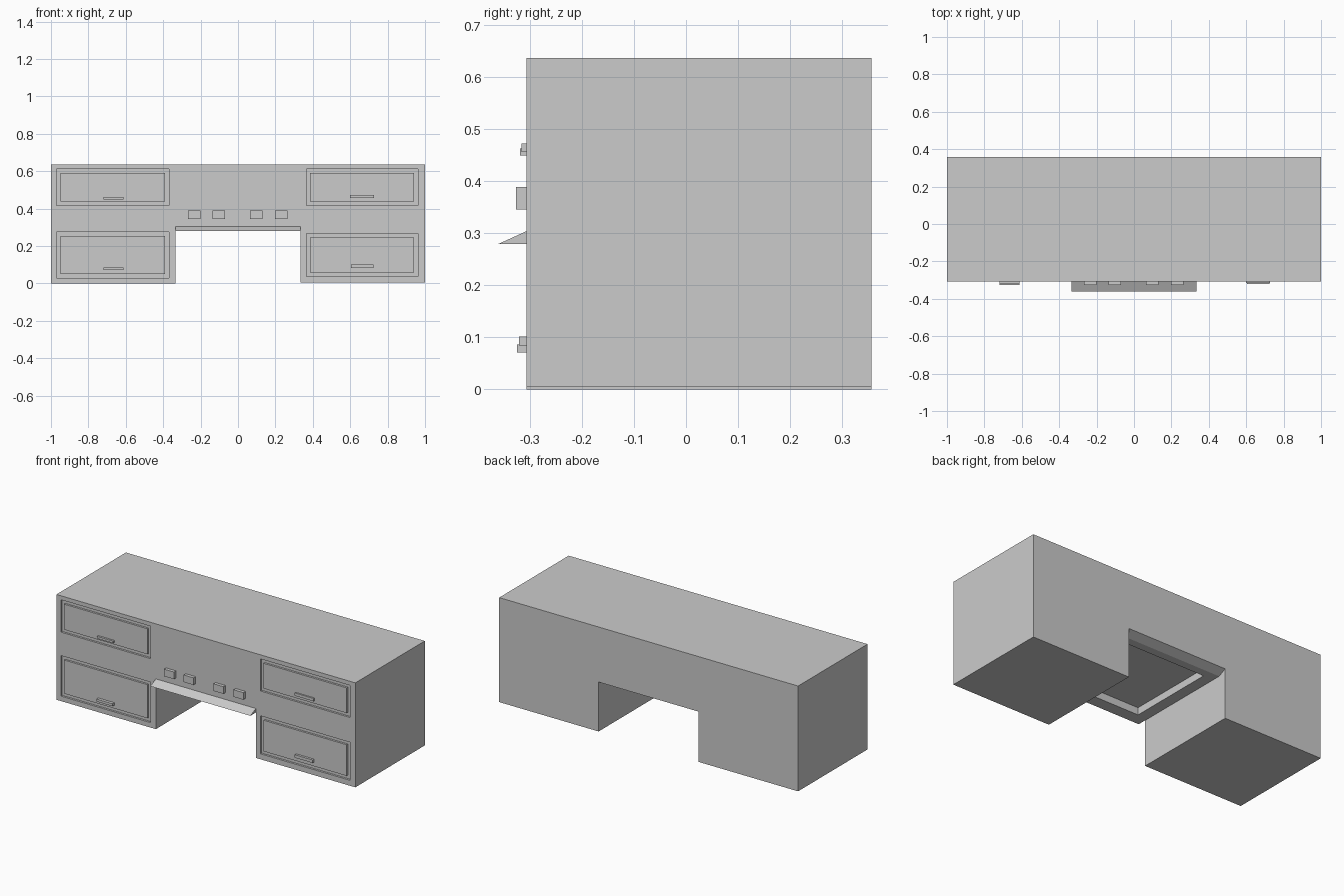
import bpy, bmesh

if "Cube" in bpy.data.objects:
    bpy.data.objects.remove(bpy.data.objects["Cube"])

FRONT, BACK = -0.307, 0.357
TOP = 0.637


def extrude(name, points, vec):
    """Closed prism from a planar outline swept along vec."""
    bm = bmesh.new()
    face = bm.faces.new([bm.verts.new(p) for p in points])
    res = bmesh.ops.extrude_face_region(bm, geom=[face])
    verts = [g for g in res["geom"] if isinstance(g, bmesh.types.BMVert)]
    bmesh.ops.translate(bm, verts=verts, vec=vec)
    bmesh.ops.recalc_face_normals(bm, faces=bm.faces[:])
    mesh = bpy.data.meshes.new(name)
    bm.to_mesh(mesh)
    bm.free()
    ob = bpy.data.objects.new(name, mesh)
    bpy.context.collection.objects.link(ob)
    return ob


def box(name, x0, x1, y0, y1, z0, z1):
    return extrude(name, [(x0, y0, z0), (x1, y0, z0), (x1, y1, z0), (x0, y1, z0)],
                   (0, 0, z1 - z0))


def cut(target, cutter):
    mod = target.modifiers.new("cut", 'BOOLEAN')
    mod.operation = 'DIFFERENCE'
    mod.solver = 'EXACT'
    mod.object = cutter
    bpy.context.view_layer.objects.active = target
    bpy.ops.object.modifier_apply(modifier=mod.name)
    bpy.data.objects.remove(cutter)


# Desk body with kneehole
KNEE, CEIL = 0.335, 0.304
outline = [(-1, 0), (-KNEE, 0), (-KNEE, CEIL), (KNEE, CEIL),
           (KNEE, 0.005), (1, 0.005), (1, TOP), (-1, TOP)]
body = extrude("desk_body", [(x, FRONT, z) for x, z in outline], (0, BACK - FRONT, 0))

# Slanted frame under the kneehole ceiling, forming the front lip
side = [(FRONT, CEIL), (-0.36, 0.28), (0.307, 0.28), (BACK, CEIL)]
lip = extrude("kneehole_frame", [(-KNEE, y, z) for y, z in side], (2 * KNEE, 0, 0))

# Recess in the kneehole ceiling
for ob in (lip, body):
    cut(ob, box("recess_cutter", -0.268, 0.268, -0.286, 0.257, 0.2, 0.324))

# Drawers: outer groove rectangle, inner panel inset, handle x/z range and reach
GROOVE = 0.012
drawers = {
    "upper_left": ((-0.97, -0.37, 0.417, 0.613), (-0.72, -0.612, 0.45, 0.463), 0.012),
    "lower_left": ((-0.97, -0.37, 0.03, 0.275), (-0.72, -0.612, 0.071, 0.086), 0.018),
    "upper_right": ((0.365, 0.963, 0.418, 0.612), (0.60, 0.728, 0.456, 0.473), 0.009),
    "lower_right": ((0.365, 0.963, 0.038, 0.268), (0.604, 0.724, 0.084, 0.102), 0.014),
}
IN = 0.021
for name, ((x0, x1, z0, z1), (h0, h1, b0, b1), reach) in drawers.items():
    cut(body, box("groove_cutter", x0, x1, FRONT - 0.1, FRONT + GROOVE, z0, z1))
    box(name + "_drawer_panel", x0 + IN, x1 - IN, FRONT, FRONT + GROOVE, z0 + IN, z1 - IN)
    box(name + "_drawer_handle", h0, h1, FRONT - reach, FRONT, b0, b1)

# Row of four small blocks above the lip
for i, x in enumerate((-0.233, -0.102, 0.098, 0.232)):
    box(f"front_block_{i + 1}", x - 0.033, x + 0.033, FRONT - 0.02, FRONT, 0.346, 0.389)
